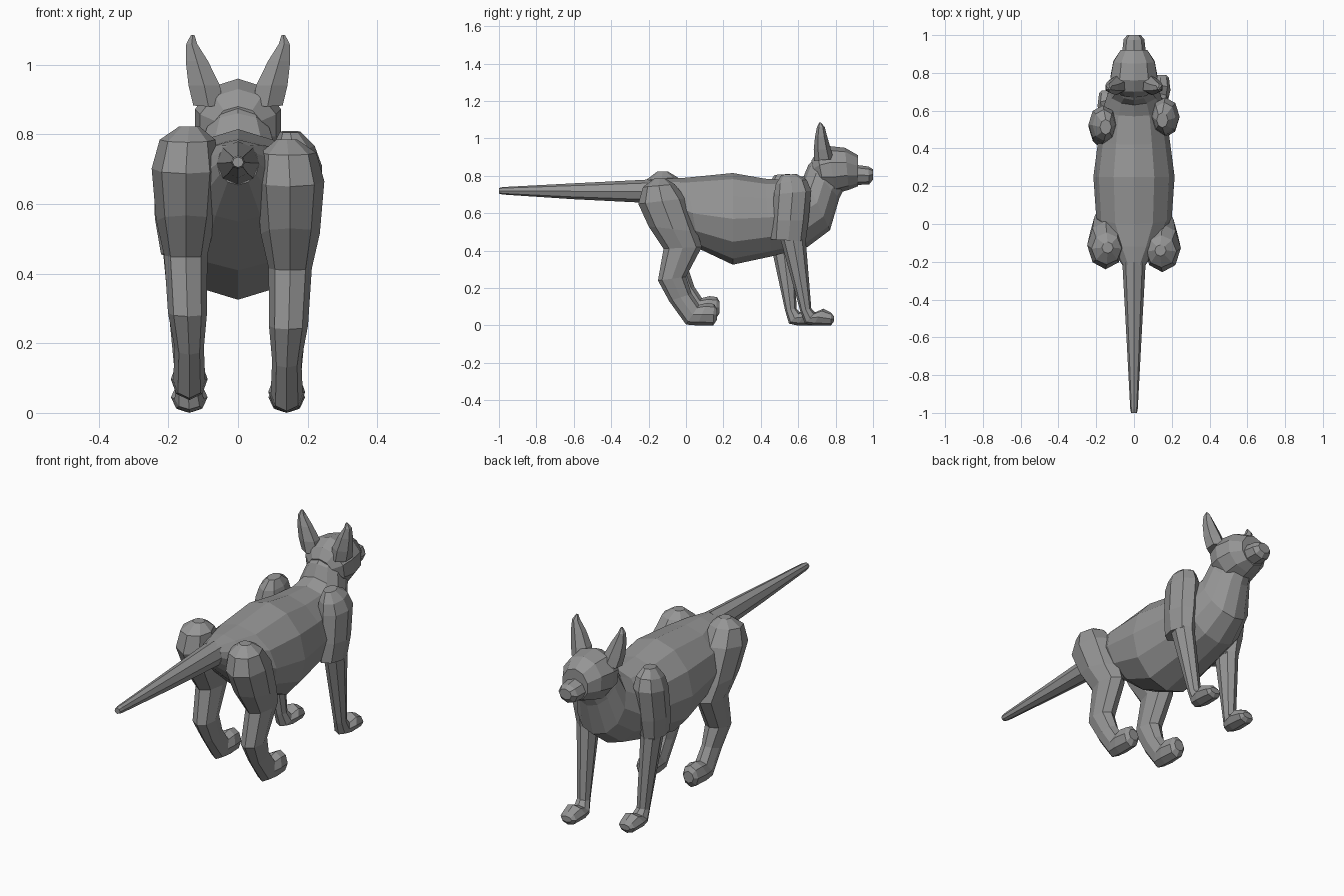
import bpy, bmesh, math
from mathutils import Vector

fur = bpy.data.materials.new("grey_fur")
fur.diffuse_color = (0.3, 0.3, 0.3, 1)


def loft(name, rings, sides=8, shift=lambda z: (0, 0), flip=1):
    """Skin of rings; each ring = (y, z) of one edge, (y, z) of the opposite edge, half width, centre x."""
    bm = bmesh.new()
    loops = []
    for y1, z1, y2, z2, w, cx in rings:
        mid = Vector((cx * flip, (y1 + y2) / 2, (z1 + z2) / 2))
        half = Vector((0, (y1 - y2) / 2, (z1 - z2) / 2))
        loop = []
        for i in range(sides):
            a = 2 * math.pi * i / sides
            p = mid + half * math.cos(a) + Vector((w * math.sin(a), 0, 0))
            dy, dz = shift(p.z)
            loop.append(bm.verts.new(p + Vector((0, dy, dz))))
        loops.append(loop)
    for a, b in zip(loops, loops[1:]):
        for i in range(sides):
            j = (i + 1) % sides
            bm.faces.new((a[i], a[j], b[j], b[i]))
    bm.faces.new(loops[0])
    bm.faces.new(loops[-1])
    bmesh.ops.recalc_face_normals(bm, faces=bm.faces)
    me = bpy.data.meshes.new(name)
    bm.to_mesh(me)
    bm.free()
    me.materials.append(fur)
    ob = bpy.data.objects.new(name, me)
    bpy.context.collection.objects.link(ob)
    return ob


# Torso with chest and neck
loft("body", [
    (-.22, .775, -.22, .655, .06, 0),
    (-.12, .785, -.10, .55, .13, 0),
    (0, .79, .07, .41, .20, 0),
    (.25, .815, .25, .325, .215, 0),
    (.42, .785, .46, .37, .19, 0),
    (.57, .775, .65, .42, .165, 0),
    (.63, .80, .77, .51, .135, 0),
    (.655, .86, .82, .68, .105, 0),
    (.70, .90, .85, .74, .085, 0)], sides=12)

# Long tapered tail
loft("tail", [
    (-1, .735, -1, .705, .016, 0),
    (-.98, .74, -.98, .70, .02, 0),
    (-.60, .76, -.60, .675, .04, 0),
    (-.20, .78, -.20, .655, .062, 0)])

# Head and muzzle
loft("head", [
    (.67, .88, .70, .76, .07, 0),
    (.70, .93, .74, .72, .115, 0),
    (.76, .96, .80, .705, .13, 0),
    (.85, .95, .87, .725, .115, 0),
    (.92, .91, .92, .745, .075, 0)], sides=10)
loft("muzzle", [
    (.90, .86, .90, .75, .064, 0),
    (.975, .85, .98, .755, .055, 0),
    (1, .835, 1, .78, .036, 0)])

# Hind leg: back edge, front edge, half width, centre x
hind = [
    (-.17, .785, -.11, .785, .03, .14),
    (-.23, .74, -.06, .755, .08, .145),
    (-.255, .65, 0, .68, .098, .15),
    (-.20, .53, .06, .50, .085, .15),
    (-.12, .41, .085, .42, .062, .15),
    (-.15, .24, 0, .26, .056, .145),
    (-.09, .13, .03, .17, .042, .14),
    (0, .005, .07, .11, .046, .14),
    (.06, 0, .11, .12, .053, .14),
    (.145, 0, .15, .115, .045, .14),
    (.165, .03, .165, .09, .03, .14)]

# Front leg: shoulder piece and thinner lower leg with paw
shoulder = [
    (.51, .805, .59, .81, .03, .15),
    (.48, .755, .645, .78, .06, .16),
    (.47, .70, .67, .72, .076, .165),
    (.46, .56, .655, .56, .074, .165),
    (.455, .46, .64, .45, .056, .165)]
foreleg = [
    (.505, .46, .64, .46, .05, .165),
    (.61, .08, .67, .09, .034, .145),
    (.635, .01, .69, .07, .042, .14),
    (.68, 0, .735, .09, .053, .14),
    (.775, 0, .775, .07, .045, .14),
    (.79, .02, .79, .05, .03, .14)]

# Ear: back edge, front edge, half width, centre x
ear = [
    (.685, .88, .79, .89, .05, .085),
    (.683, .94, .775, .94, .052, .097),
    (.69, 1.01, .755, 1.01, .037, .118),
    (.70, 1.06, .742, 1.06, .018, .133),
    (.712, 1.085, .722, 1.085, .006, .13)]

for side, flip in (("right", 1), ("left", -1)):
    left = flip < 0
    # The left legs are posed a little differently from the right ones
    hind_shift = (lambda z: (.015, .037)) if left else (lambda z: (0, 0))
    fore_shift = (lambda z: (-.085 + .06 * z, 0)) if left else (lambda z: (0, 0))
    loft(side + "_hind_leg", hind, 8, hind_shift, flip)
    loft(side + "_shoulder", shoulder, 8, fore_shift, flip)
    loft(side + "_foreleg", foreleg, 8, fore_shift, flip)
    loft(side + "_ear", ear, 6, flip=flip)
